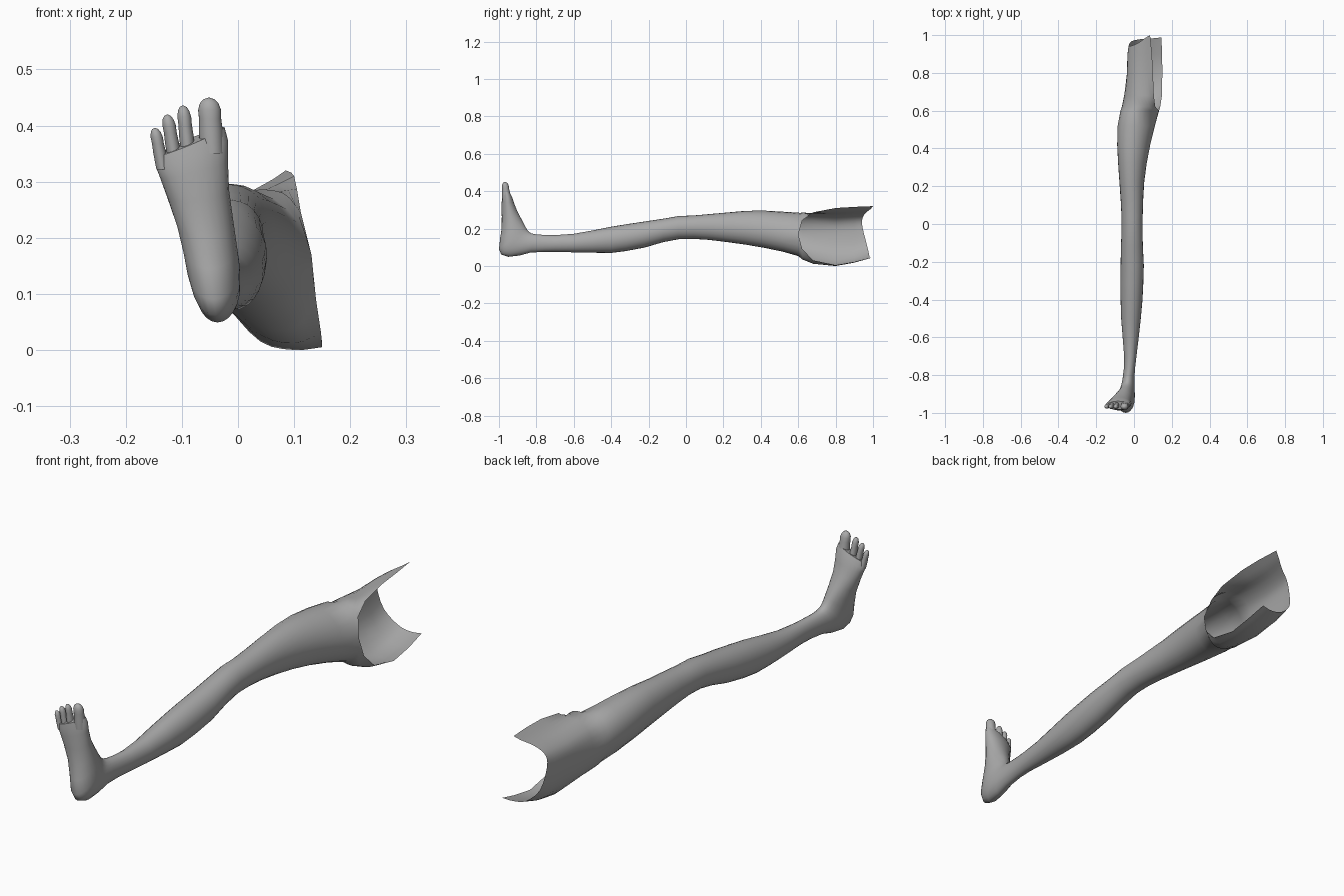
import bpy, bmesh, math
from mathutils import Vector

if "Cube" in bpy.data.objects:
    bpy.data.objects.remove(bpy.data.objects["Cube"], do_unlink=True)

SEG = 24

mat = bpy.data.materials.new("plain grey")
mat.use_nodes = True
mat.diffuse_color = (0.4, 0.4, 0.4, 1)
mat.node_tree.nodes["Principled BSDF"].inputs["Base Color"].default_value = (0.4, 0.4, 0.4, 1)


def ring(a, b, x0, x1, skew=0.0, tilt=0.0):
    """Oval section between an upper (y, z) point a and a lower one b, spanning x0..x1."""
    a, b = Vector(a), Vector(b)
    mid, half = (a + b) / 2, (a - b) / 2
    cx, hx = (x0 + x1) / 2, (x1 - x0) / 2
    pts = []
    for i in range(SEG + 1):
        t = 2 * math.pi * i / SEG
        yz = mid + half * math.sin(t)
        dx = hx * math.cos(t)
        pts.append(Vector((cx + dx + skew * math.sin(t), yz.x, yz.y + tilt * dx)))
    return pts


def spline(ctrl):
    """Smooth open section through a few control points."""
    c = [Vector(p) for p in ctrl]
    c = [2 * c[0] - c[1]] + c + [2 * c[-1] - c[-2]]
    spans = len(c) - 3
    pts = []
    for i in range(SEG + 1):
        u = i * spans / SEG
        k = min(int(u), spans - 1)
        u -= k
        p0, p1, p2, p3 = c[k:k + 4]
        pts.append(0.5 * (2 * p1 + (p2 - p0) * u + (2 * p0 - 5 * p1 + 4 * p2 - p3) * u ** 2
                          + (3 * p1 - p0 - 3 * p2 + p3) * u ** 3))
    return pts


def loft(name, rows, cap_start=False):
    """Skin a list of sections; closed sections weld along their seam."""
    bm = bmesh.new()
    grid = [[bm.verts.new(p) for p in row] for row in rows]
    for r, s in zip(grid, grid[1:]):
        for i in range(SEG):
            bm.faces.new((r[i], r[i + 1], s[i + 1], s[i]))
    if cap_start:
        bm.faces.new(grid[0][:SEG])
    bmesh.ops.remove_doubles(bm, verts=bm.verts, dist=0.0004)
    bmesh.ops.recalc_face_normals(bm, faces=bm.faces)
    me = bpy.data.meshes.new(name)
    bm.to_mesh(me)
    bm.free()
    ob = bpy.data.objects.new(name, me)
    bpy.context.collection.objects.link(ob)
    me.materials.append(mat)
    for o in bpy.context.selected_objects:
        o.select_set(False)
    ob.select_set(True)
    bpy.context.view_layer.objects.active = ob
    bpy.ops.object.shade_smooth_by_angle(angle=math.radians(60))
    return ob


# Foot sections, toes to ankle: upper y, z, lower y, z, x range, sideways tilt
foot = [
    (-.938, .378, -.982, .366, -.143, -.024, .42),
    (-.926, .355, -.985, .345, -.146, -.018, .38),
    (-.917, .330, -.987, .315, -.139, -.018, .25),
    (-.903, .295, -.985, .265, -.127, -.016, .10),
    (-.882, .255, -.986, .200, -.110, -.008, 0),
    (-.866, .225, -.994, .145, -.099, -.002, 0),
    (-.856, .205, -1.00, .090, -.091, .003, 0),
    (-.848, .192, -.988, .062, -.084, .004, 0),
    (-.838, .181, -.950, .049, -.077, .004, 0),
    (-.826, .174, -.890, .056, -.068, .003, 0),
    (-.800, .169, -.835, .071, -.060, .002, 0),
]
# Leg sections, ankle to thigh: y, top z, bottom z, x range, skew of the top
leg = [
    (-.76, .166, .076, -.053, .006, 0),
    (-.70, .165, .076, -.052, .013, 0),
    (-.60, .172, .073, -.060, .025, 0),
    (-.50, .190, .071, -.068, .036, 0),
    (-.40, .210, .070, -.071, .045, 0),
    (-.32, .223, .080, -.072, .049, 0),
    (-.22, .238, .099, -.071, .052, 0),
    (-.12, .253, .128, -.069, .047, 0),
    (-.04, .267, .143, -.066, .045, 0),
    (.04, .270, .145, -.066, .046, 0),
    (.12, .277, .140, -.070, .048, 0),
    (.22, .286, .128, -.077, .054, -.003),
    (.32, .295, .114, -.084, .067, -.006),
    (.42, .296, .097, -.089, .086, -.010),
    (.52, .290, .076, -.086, .110, -.015),
    (.60, .285, .053, -.070, .131, -.020),
]
# Upper thigh, open on the inner side: y, then x, z from top edge round to bottom edge
thigh = [
    (.622, (.112, .245), (.080, .280), (.020, .283), (-.043, .245), (-.064, .170),
     (-.035, .090), (.040, .042), (.103, .040), (.139, .090)),
    (.68, (.105, .287), (.060, .281), (.010, .278), (-.038, .242), (-.052, .170),
     (-.030, .090), (.040, .027), (.100, .012), (.148, .030)),
    (.80, (.100, .310), (.055, .288), (.008, .270), (-.030, .232), (-.036, .170),
     (-.015, .080), (.040, .015), (.100, .000), (.150, .005)),
    (.90, (.095, .316), (.055, .293), (.010, .274), (-.027, .240), (-.034, .180),
     (-.013, .088), (.042, .030), (.100, .018), (.149, .022)),
]
# Ragged hip edge: x, y, z
hip = [(.085, 1.0, .320), (.060, .985, .303), (.020, .957, .280), (-.018, .942, .248),
       (-.028, .945, .200), (-.012, .968, .110), (.045, .980, .055), (.100, .983, .042),
       (.145, .988, .045)]

rows = [ring(f[0:2], f[2:4], f[4], f[5], 0, f[6]) for f in foot]
rows += [ring((y, zt), (y, zb), x0, x1, s) for y, zt, zb, x0, x1, s in leg]
rows += [spline([(x, t[0], z) for x, z in t[1:]]) for t in thigh]
rows.append(spline(hip))
loft("leg", rows, cap_start=True)

# Toes: base x, z, tip x, z, half width, half depth
toes = {
    "big_toe": (-.046, .350, -.052, .450, .0215, .024),
    "second_toe": (-.088, .345, -.098, .436, .0130, .018),
    "third_toe": (-.112, .335, -.126, .420, .0125, .017),
    "little_toe": (-.134, .322, -.148, .396, .0115, .016),
}
shape = [(0, 1), (.4, 1), (.62, .92), (.78, .95), (.9, .76), (.97, .45), (1, .01)]
for name, (bx, bz, tx, tz, w, d) in toes.items():
    rows = []
    for f, r in shape:
        x, y, z = bx + (tx - bx) * f, -.958 - .010 * f, bz + (tz - bz) * f
        depth = d * r * (1 - .25 * f)
        rows.append(ring((y + depth, z), (y - depth, z), x - w * r, x + w * r))
    loft(name, rows, cap_start=True)
